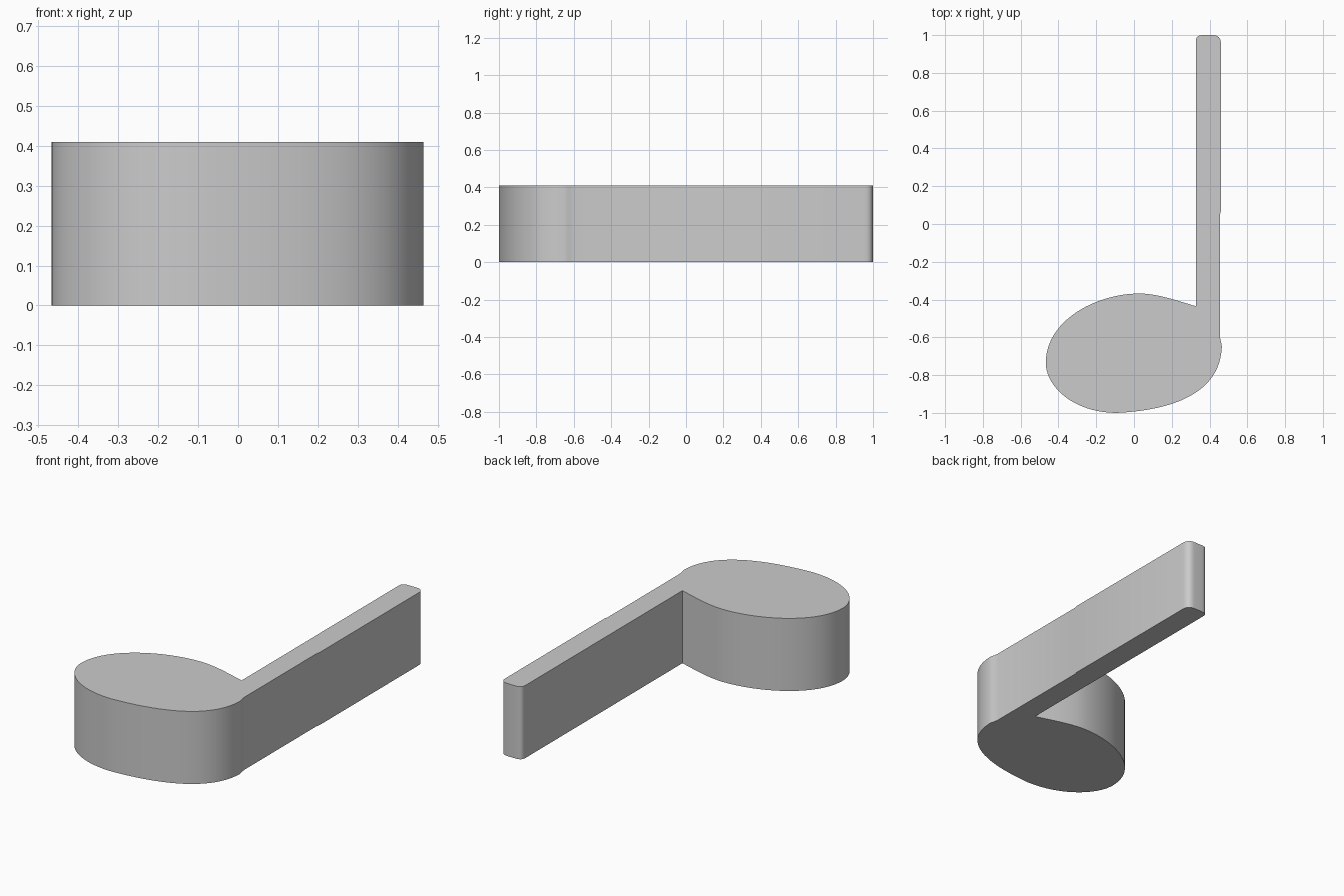
import bpy
import bmesh
from mathutils import Vector
from mathutils.geometry import interpolate_bezier

if "Cube" in bpy.data.objects:
    bpy.data.objects.remove(bpy.data.objects["Cube"])

HEIGHT = 0.41

# Outline as cubic curves: (handle, handle, end point, steps); no handles = straight line
START = (0.327, -0.435)
SEGMENTS = [
    # note head, counter-clockwise from the inner stem corner
    ((0.21, -0.40), (0.12, -0.369), (0.03, -0.368), 12),
    ((-0.20, -0.368), (-0.467, -0.51), (-0.467, -0.735), 24),
    ((-0.467, -0.86), (-0.32, -1.0), (-0.09, -1.0), 20),
    ((0.20, -0.985), (0.455, -0.90), (0.465, -0.65), 24),
    ((0.465, -0.63), (0.456, -0.62), (0.455, -0.59), 5),
    # stem right side with its slight step
    (None, None, (0.455, 0.05), 1),
    (None, None, (0.460, 0.07), 1),
    (None, None, (0.460, 0.955), 1),
    # rounded stem tip
    ((0.460, 0.985), (0.445, 1.0), (0.415, 1.0), 8),
    (None, None, (0.365, 1.0), 1),
    ((0.338, 1.0), (0.327, 0.99), (0.327, 0.965), 8),
]


def trace_outline():
    points = [Vector((*START, 0))]
    for h1, h2, end, steps in SEGMENTS:
        end = Vector((*end, 0))
        if h1 is None:
            points.append(end)
        else:
            points += interpolate_bezier(points[-1], Vector((*h1, 0)),
                                         Vector((*h2, 0)), end, steps + 1)[1:]
    return points


# Extrude the outline into a solid
bm = bmesh.new()
base = bm.faces.new([bm.verts.new(p) for p in trace_outline()])
top = bmesh.ops.extrude_face_region(bm, geom=[base], use_keep_orig=True)
bmesh.ops.translate(bm, vec=(0, 0, HEIGHT),
                    verts=[v for v in top["geom"] if isinstance(v, bmesh.types.BMVert)])
bmesh.ops.recalc_face_normals(bm, faces=bm.faces)
mesh = bpy.data.meshes.new("music_note")
bm.to_mesh(mesh)
bm.free()

note = bpy.data.objects.new("music_note", mesh)
bpy.context.collection.objects.link(note)
bpy.context.view_layer.objects.active = note
note.select_set(True)
bpy.ops.object.shade_smooth_by_angle(angle=0.52)
